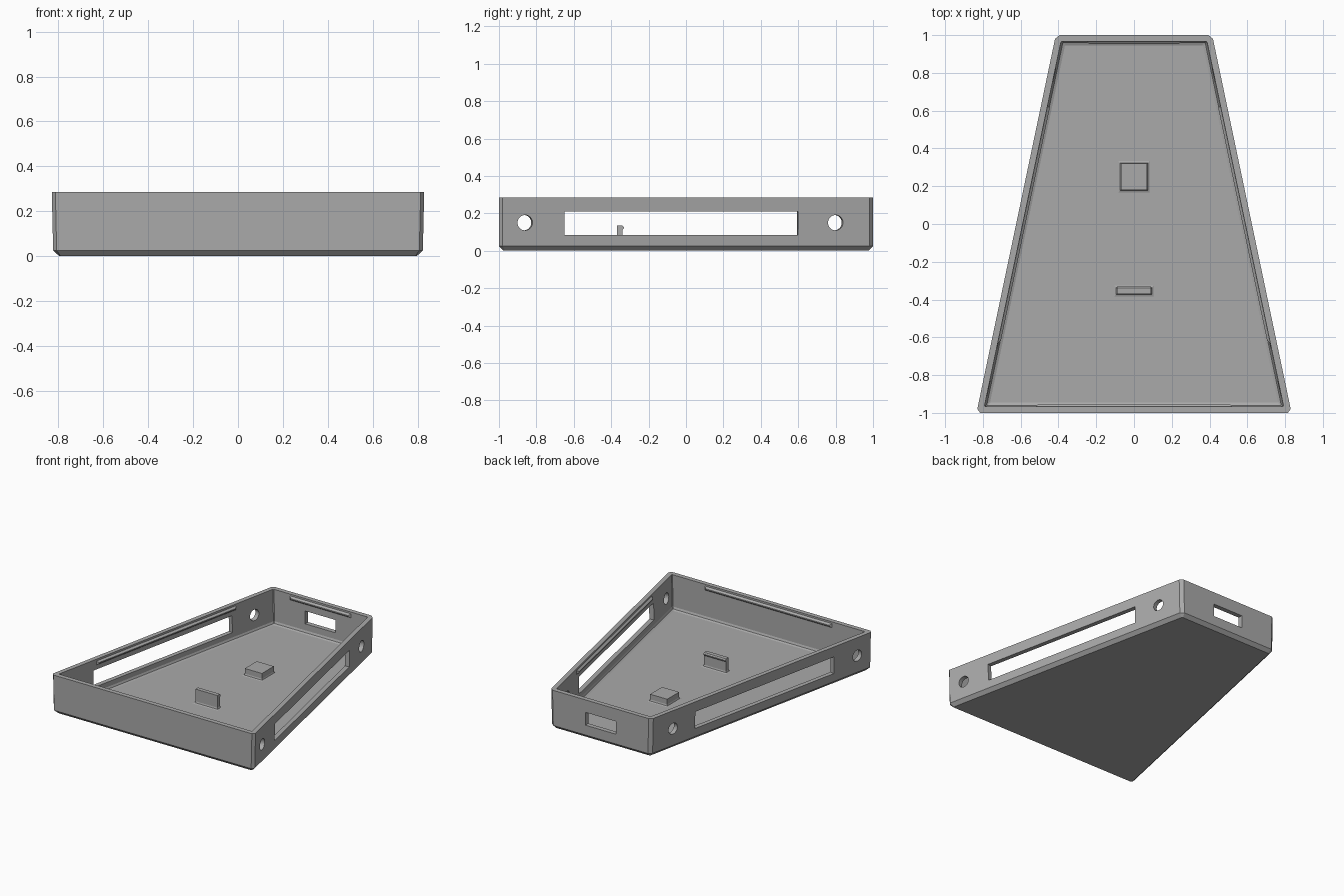
import bpy, bmesh, math
from mathutils import Matrix, Vector

if "Cube" in bpy.data.objects:
    bpy.data.objects.remove(bpy.data.objects["Cube"])

grey = bpy.data.materials.new("plain grey")
grey.diffuse_color = (0.4, 0.4, 0.4, 1)
grey.use_nodes = True
grey.node_tree.nodes["Principled BSDF"].inputs["Base Color"].default_value = grey.diffuse_color
SLOPE = 0.21                       # side walls narrow towards the back
K = math.hypot(1, SLOPE)
H, WALL, FLOOR = 0.285, 0.034, 0.03


def half_width(y, inset):
    return 0.624 - SLOPE * y - inset * K


def make_object(name, bm):
    bmesh.ops.recalc_face_normals(bm, faces=bm.faces)
    mesh = bpy.data.meshes.new(name)
    bm.to_mesh(mesh)
    bm.free()
    mesh.materials.append(grey)
    ob = bpy.data.objects.new(name, mesh)
    bpy.context.collection.objects.link(ob)
    return ob


def loft(name, loops):
    """Skin a stack of closed loops and cap both ends."""
    bm = bmesh.new()
    rings = [[bm.verts.new(p) for p in loop] for loop in loops]
    n = len(rings[0])
    for a, b in zip(rings, rings[1:]):
        for i in range(n):
            bm.faces.new((a[i], a[(i + 1) % n], b[(i + 1) % n], b[i]))
    bm.faces.new(rings[0])
    bm.faces.new(rings[-1])
    return make_object(name, bm)


def tray_loop(inset, corner, z, draft=0.0):
    """Trapezoid outline with cut corners."""
    y = 1 - inset
    right = []
    for s in (-1, 1):
        pair = [(half_width(s * y, inset) - draft - corner, s * y),
                (half_width(s * (y - corner), inset) - draft, s * (y - corner))]
        right += pair if s < 0 else pair[::-1]
    pts = right + [(-x, yy) for x, yy in reversed(right)]
    return [(x, yy, z) for x, yy in pts]


def rect(w, d, z, m, cx=0, cy=0):
    return [m @ Vector((cx + sx * w / 2, cy + sy * d / 2, z))
            for sx, sy in ((-1, -1), (1, -1), (1, 1), (-1, 1))]


def wall_frame(side, y, z, inset):
    """Frame on a side wall: local x along the wall, y up, z outwards."""
    out = Vector((side, SLOPE, 0)).normalized()
    up = Vector((0, 0, 1))
    m = Matrix((up.cross(out), up, out)).transposed().to_4x4()
    m.translation = (side * half_width(y, inset), y, z)
    return m


def end_frame(side, z, inset):
    """Same kind of frame for the front (-1) or back (1) wall."""
    out, up = Vector((0, side, 0)), Vector((0, 0, 1))
    m = Matrix((up.cross(out), up, out)).transposed().to_4x4()
    m.translation = (0, side * (1 - inset), z)
    return m


# Tray shell: chamfered outside, rim, inner walls, chamfered floor edge
tray = loft("tray_shell", [
    tray_loop(0.024, 0.008, 0, 0.006),
    tray_loop(0, 0.02, 0.025, 0.006),
    tray_loop(0, 0.02, H),
    tray_loop(WALL, 0.005, H),
    tray_loop(WALL, 0.005, FLOOR + 0.02, 0.005),
    tray_loop(WALL + 0.006, 0.005, FLOOR + 0.006, 0.005),
    tray_loop(WALL + 0.02, 0.005, FLOOR, 0.005),
])

# Openings: long slot and two round holes per side, small slot at the back
cutters = []
for side in (-1, 1):
    m = wall_frame(side, -0.025, 0.1475, 0)
    cutters.append(loft("slot_cutter", [rect(1.25 * K, 0.125, z, m) for z in (-0.1, 0.1)]))
    for y in (-0.86, 0.80):
        m = wall_frame(side, y, 0.15, 0)
        circle = [(0.041 * math.cos(i * math.tau / 32), 0.041 * math.sin(i * math.tau / 32))
                  for i in range(32)]
        cutters.append(loft("hole_cutter", [[m @ Vector((u, v, z)) for u, v in circle]
                                            for z in (-0.06, 0.06)]))
m = end_frame(1, 0.145, 0)
cutters.append(loft("back_slot_cutter", [rect(0.25, 0.095, z, m) for z in (-0.1, 0.1)]))

bpy.context.view_layer.objects.active = tray
for c in cutters:
    mod = tray.modifiers.new("opening", 'BOOLEAN')
    mod.operation, mod.solver, mod.object = 'DIFFERENCE', 'EXACT', c
    bpy.ops.object.modifier_apply(modifier=mod.name)
    bpy.data.objects.remove(c)

# Snap ridges just under the rim, with tapered ends
ridges = [("side_ridge", wall_frame(s, 0, 0.257, WALL), 1.26 * K) for s in (-1, 1)]
ridges += [("front_ridge", end_frame(-1, 0.257, WALL), 1.04),
           ("back_ridge", end_frame(1, 0.257, WALL), 0.50)]
for name, m, length in ridges:
    loft(name, [rect(length, 0.03, 0.004, m), rect(length, 0.03, 0, m),
                rect(length - 0.03, 0.008, -0.014, m)])

# Floor block with a flared base
m = Matrix.Translation((0, 0.25, FLOOR))
loft("floor_block", [rect(w, w, z, m) for w, z in
                     ((0.168, -0.005), (0.168, 0), (0.147, 0.004), (0.14, 0.014), (0.14, 0.052))])

# Upright clip with a flared base and a small hook facing the back
m = Matrix.Translation((0, -0.355, FLOOR))
loft("clip", [rect(w, d, z, m, cy=cy) for w, d, z, cy in
              ((0.21, 0.06, -0.005, 0), (0.21, 0.06, 0, 0), (0.188, 0.037, 0.004, 0),
               (0.18, 0.03, 0.014, 0), (0.18, 0.03, 0.082, 0), (0.18, 0.038, 0.090, 0.004),
               (0.18, 0.038, 0.096, 0.004), (0.18, 0.03, 0.104, 0))])
